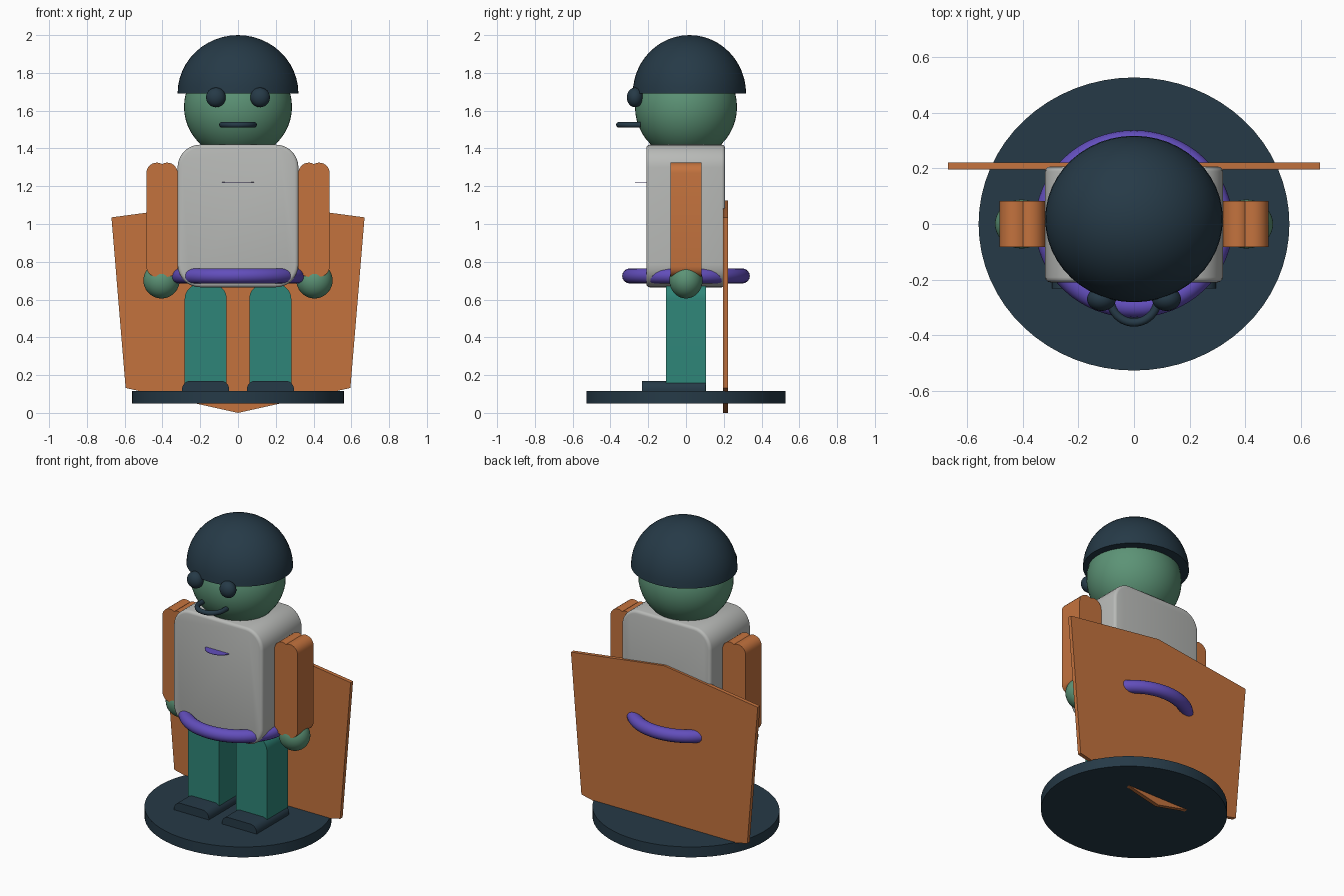
import bpy, bmesh, math
from mathutils import Matrix, Vector

if "Cube" in bpy.data.objects:
    bpy.data.objects.remove(bpy.data.objects["Cube"], do_unlink=True)


def material(name, rgb):
    m = bpy.data.materials.new(name)
    m.use_nodes = True
    m.diffuse_color = (*rgb, 1)
    m.node_tree.nodes["Principled BSDF"].inputs["Base Color"].default_value = (*rgb, 1)
    return m


NAVY = material("dark navy", (0.019, 0.042, 0.063))
GREEN = material("sage green", (0.107, 0.292, 0.181))
GREY = material("light grey", (0.48, 0.49, 0.475))
ORANGE = material("burnt orange", (0.55, 0.17, 0.048))
TEAL = material("teal", (0.028, 0.235, 0.188))
PURPLE = material("purple", (0.122, 0.076, 0.5))


def finish(name, bm, mat, angle=35):
    bmesh.ops.recalc_face_normals(bm, faces=bm.faces)
    mesh = bpy.data.meshes.new(name)
    bm.to_mesh(mesh)
    bm.free()
    mesh.materials.append(mat)
    ob = bpy.data.objects.new(name, mesh)
    bpy.context.collection.objects.link(ob)
    bpy.ops.object.select_all(action="DESELECT")
    ob.select_set(True)
    bpy.context.view_layer.objects.active = ob
    bpy.ops.object.shade_smooth_by_angle(angle=math.radians(angle))
    return ob


def ball(name, centre, radii, mat, dome=False):
    bm = bmesh.new()
    bmesh.ops.create_uvsphere(bm, u_segments=48, v_segments=24, radius=1)
    if dome:  # keep the upper half and close it underneath
        cut = bmesh.ops.bisect_plane(bm, geom=bm.verts[:] + bm.edges[:] + bm.faces[:],
                                     plane_co=(0, 0, 0), plane_no=(0, 0, 1), clear_inner=True)
        bmesh.ops.holes_fill(bm, edges=[e for e in bm.edges if e.is_boundary])
    bm.transform(Matrix.Translation(centre) @ Matrix.Diagonal((*radii, 1)))
    return finish(name, bm, mat)


def disc(name, centre, radii, height, mat):
    bm = bmesh.new()
    bmesh.ops.create_cone(bm, cap_ends=True, segments=64, radius1=1, radius2=1, depth=height)
    bm.transform(Matrix.Translation(centre) @ Matrix.Diagonal((*radii, 1, 1)))
    return finish(name, bm, mat)


def extrude(name, outline, y0, y1, mat, soft=0):
    """Extrude an x-z outline from y0 to y1, optionally softening the rims."""
    bm = bmesh.new()
    face = bm.faces.new([bm.verts.new((x, y0, z)) for x, z in outline])
    new = bmesh.ops.extrude_face_region(bm, geom=[face])["geom"]
    bmesh.ops.translate(bm, verts=[v for v in new if isinstance(v, bmesh.types.BMVert)],
                        vec=(0, y1 - y0, 0))
    if soft:
        rims = [e for e in bm.edges if abs(e.verts[0].co.y - e.verts[1].co.y) < 1e-5]
        bmesh.ops.bevel(bm, geom=rims, offset=soft, segments=3, profile=0.5, affect="EDGES")
    return finish(name, bm, mat)


def arc(cx, cz, r, start, end, steps=8):
    angles = [math.radians(start + (end - start) * i / steps) for i in range(steps + 1)]
    return [(cx + r * math.cos(a), cz + r * math.sin(a)) for a in angles]


def rounded(x0, x1, z0, z1, top, bottom):
    """Rounded rectangle; a zero bottom radius leaves square lower corners."""
    pts = arc(x1 - top, z1 - top, top, 0, 90) + arc(x0 + top, z1 - top, top, 90, 180)
    if bottom:
        pts += arc(x0 + bottom, z0 + bottom, bottom, 180, 270)
        pts += arc(x1 - bottom, z0 + bottom, bottom, 270, 360)
    else:
        pts += [(x0, z0), (x1, z0)]
    return pts


def tube(name, path, radius, mat, closed=False):
    """Sweep a circle along a flat path."""
    bm = bmesh.new()
    n, sides, rings = len(path), 16, []
    for i, p in enumerate(path):
        a = path[(i - 1) % n] if closed else path[max(i - 1, 0)]
        b = path[(i + 1) % n] if closed else path[min(i + 1, n - 1)]
        t = (Vector(b) - Vector(a)).normalized()
        out = Vector((t.y, -t.x, 0))
        rings.append([bm.verts.new(Vector(p) + radius * (out * math.cos(k * math.tau / sides)
                      + Vector((0, 0, math.sin(k * math.tau / sides))))) for k in range(sides)])
    for i in range(n if closed else n - 1):
        r, s = rings[i], rings[(i + 1) % n]
        for k in range(sides):
            j = (k + 1) % sides
            bm.faces.new((r[k], r[j], s[j], s[k]))
    if not closed:
        bm.faces.new(rings[0])
        bm.faces.new(rings[-1])
    return finish(name, bm, mat)


# Stand
disc("base", (0, 0, 0.083), (0.56, 0.528), 0.067, NAVY)

# Head, helmet and mouth
ball("head", (0, 0, 1.62), (0.286, 0.27, 0.275), GREEN)
ball("helmet", (0, 0.018, 1.69), (0.32, 0.3, 0.31), NAVY, dome=True)
smile = [(-0.085, -0.24)] + arc(0, -0.27, 0.085, 180, 360, 20) + [(0.085, -0.24)]
tube("mouth", [(x, y, 1.525) for x, y in smile], 0.015, NAVY)

# Torso, belt and the thin chest plate
extrude("torso", rounded(-0.32, 0.32, 0.665, 1.42, 0.12, 0.12), -0.21, 0.207, GREY, soft=0.018)
tube("belt", [(x, y * 0.94, 0.725) for x, y in arc(0, 0, 0.317, 0, 360, 64)[:-1]],
     0.04, PURPLE, closed=True)
disc("chest_plate", (0, -0.2, 1.22), (0.085, 0.07), 0.003, PURPLE)

# Paired parts
for s, side in ((1, "left"), (-1, "right")):
    ball(side + "_eye", (s * 0.117, -0.27, 1.67), (0.052, 0.043, 0.052), NAVY)
    ball(side + "_hand", (s * 0.405, 0, 0.702), (0.096, 0.088, 0.096), GREEN)

    # Arm outline with a small notch in the middle of each end
    arm = (arc(0.430, 1.27, 0.055, 0, 123) + arc(0.375, 1.27, 0.055, 57, 180)
           + arc(0.375, 0.775, 0.055, 180, 303) + arc(0.430, 0.775, 0.055, 237, 360))
    arm = [p for i, p in enumerate(arm) if i == 0 or math.dist(p, arm[i - 1]) > 0.006]
    arm = [(s * (0.4025 + (x - 0.4025) * 1.0), z) for x, z in arm]
    extrude(side + "_arm", arm, -0.082, 0.082, ORANGE)

    leg = rounded(0.06, 0.282, 0.115, 0.68, 0.075, 0)
    extrude(side + "_leg", [(s * x, z) for x, z in leg], -0.107, 0.107, TEAL)
    foot = rounded(0.047, 0.296, 0.11, 0.17, 0.045, 0)
    extrude(side + "_foot", [(s * x, z) for x, z in foot], -0.232, 0.102, NAVY)

# Back shield
extrude("shield", [(-0.67, 1.035), (0, 1.125), (0.67, 1.035), (0.595, 0.132),
                   (0, 0), (-0.595, 0.132)], 0.197, 0.222, ORANGE)
